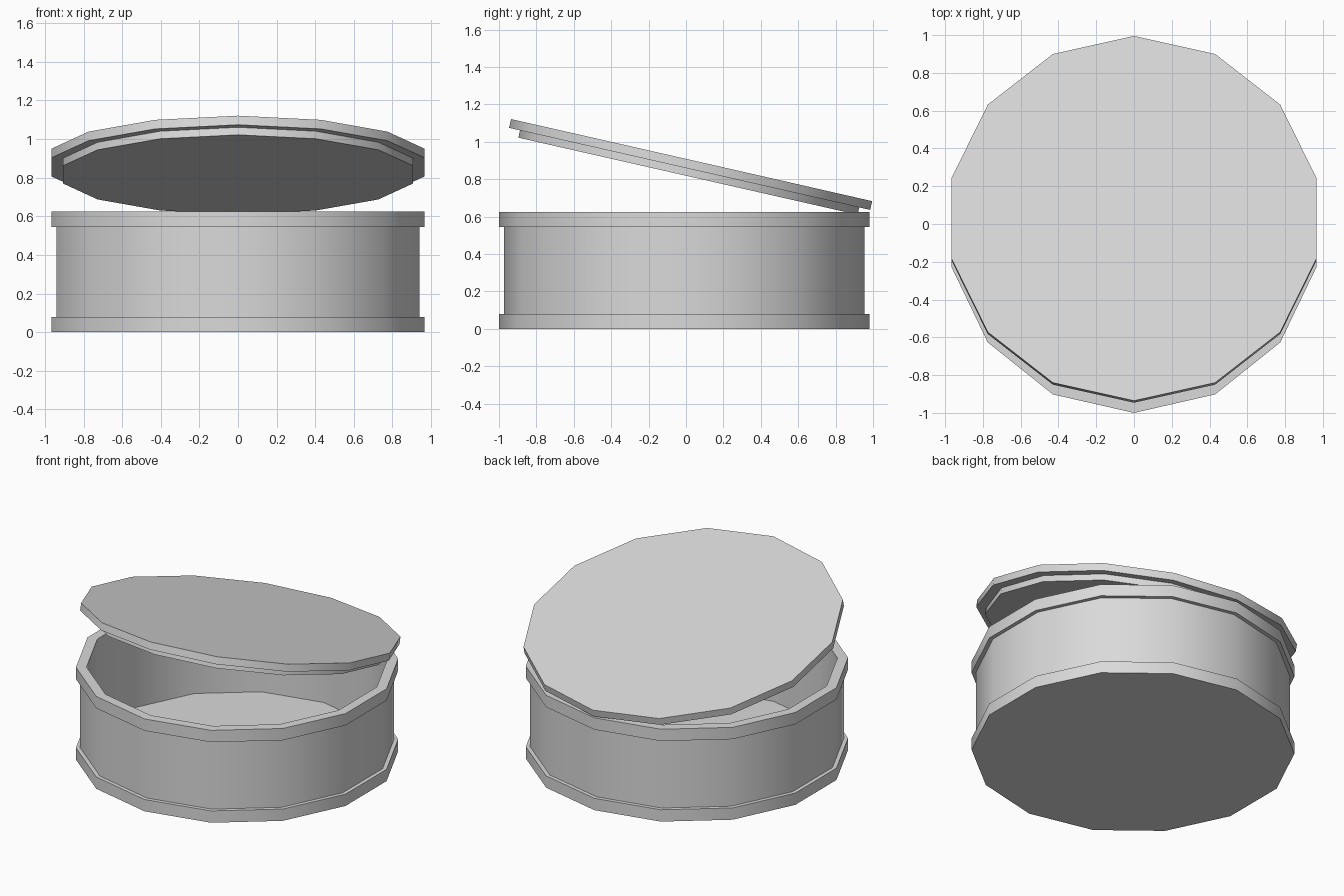
import bpy, bmesh, math

SIDES = 14

cube = bpy.data.objects.get("Cube")
if cube:
    bpy.data.objects.remove(cube, do_unlink=True)

grey = bpy.data.materials.new("light grey")
grey.use_nodes = True
colour = (0.7, 0.7, 0.7, 1)
grey.diffuse_color = colour
grey.node_tree.nodes["Principled BSDF"].inputs["Base Color"].default_value = colour


def turned(name, profile, location, tilt=0):
    """Turn a (radius, height) profile around z and cap both ends."""
    bm = bmesh.new()
    rings = []
    for r, z in profile:
        ring = []
        for i in range(SIDES):
            a = math.tau * i / SIDES
            ring.append(bm.verts.new((r * math.sin(a), -r * math.cos(a), z)))
        rings.append(ring)
    for low, high in zip(rings, rings[1:]):
        for i in range(SIDES):
            j = (i + 1) % SIDES
            bm.faces.new((low[i], low[j], high[j], high[i]))
    bm.faces.new(rings[0][::-1])
    bm.faces.new(rings[-1])
    bmesh.ops.recalc_face_normals(bm, faces=bm.faces)
    mesh = bpy.data.meshes.new(name)
    bm.to_mesh(mesh)
    bm.free()
    mesh.materials.append(grey)
    obj = bpy.data.objects.new(name, mesh)
    bpy.context.collection.objects.link(obj)
    obj.location = location
    obj.rotation_euler.x = math.radians(tilt)
    bpy.ops.object.select_all(action="DESELECT")
    obj.select_set(True)
    bpy.context.view_layer.objects.active = obj
    bpy.ops.object.shade_smooth_by_angle(angle=math.radians(30))
    return obj


# Hollow box: foot band, recessed wall, rim band, inner wall, thin floor
turned("box", [(0.99, 0), (0.99, 0.08), (0.964, 0.08), (0.964, 0.545),
               (0.99, 0.545), (0.99, 0.625), (0.925, 0.625), (0.925, 0.005)],
       (0, -0.01, 0))

# Tilted lid: inner plug below a wider plate, resting on the back rim
turned("lid", [(0.93, -0.088), (0.93, -0.048), (0.99, -0.048), (0.99, 0)],
       (0, 0.03, 0.902), -12.8)
